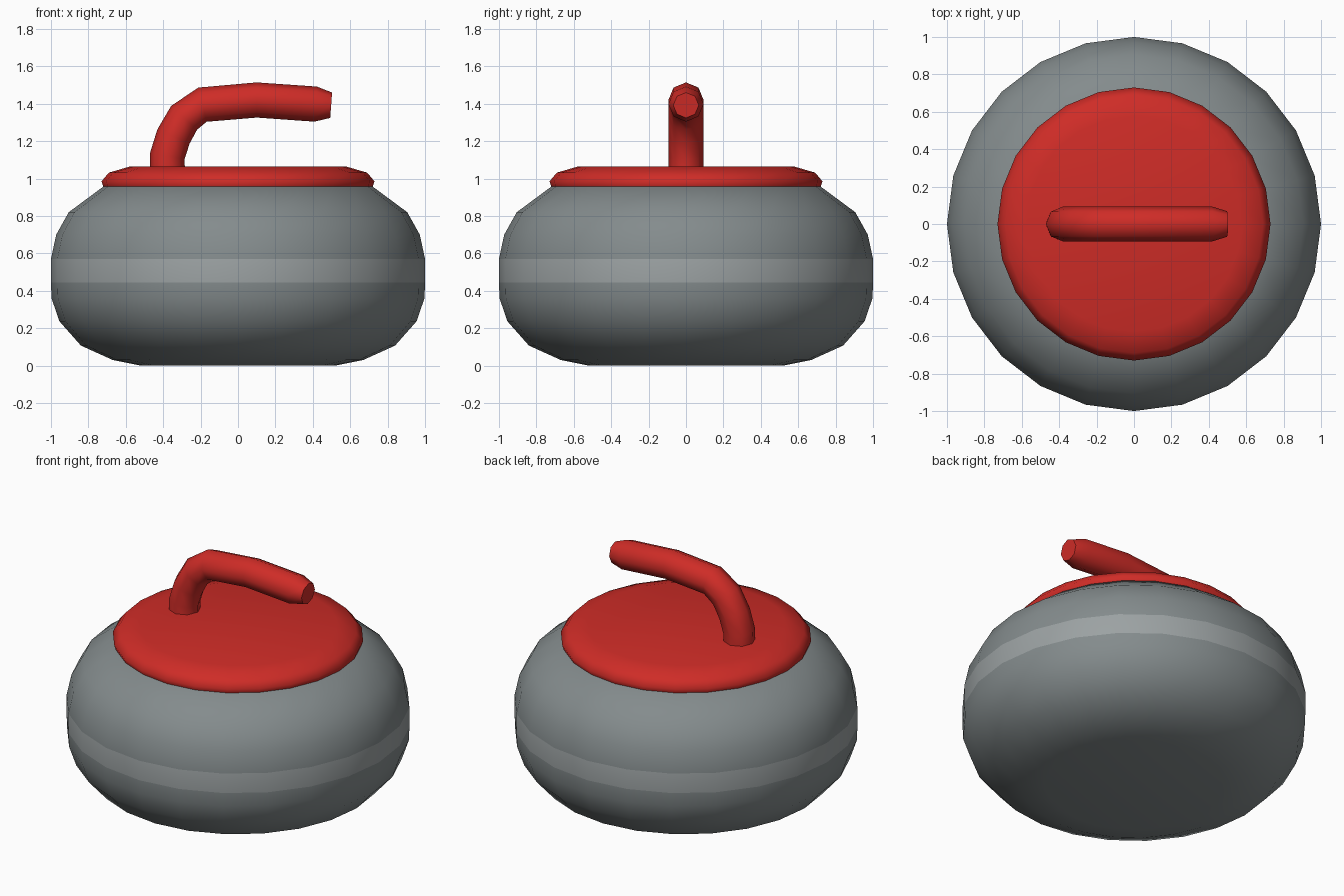
import bpy, bmesh
from math import sin, cos, pi, radians
from mathutils import Vector

if "Cube" in bpy.data.objects:
    bpy.data.objects.remove(bpy.data.objects["Cube"])


def material(name, rgb):
    m = bpy.data.materials.new(name)
    m.diffuse_color = (*rgb, 1)
    m.use_nodes = True
    m.node_tree.nodes["Principled BSDF"].inputs["Base Color"].default_value = m.diffuse_color
    return m


granite = material("granite", (0.23, 0.26, 0.265))
pale = material("pale_granite", (0.33, 0.36, 0.365))
red = material("red_plastic", (0.62, 0.025, 0.02))


def loft(name, rings, mats, band=None):
    """Bridge rings of points, close both ends, shade smooth."""
    bm = bmesh.new()
    loops = [[bm.verts.new(p) for p in ring] for ring in rings]
    for i, (a, b) in enumerate(zip(loops, loops[1:])):
        n = len(a)
        for k in range(n):
            f = bm.faces.new((a[k], a[(k + 1) % n], b[(k + 1) % n], b[k]))
            f.material_index = 1 if i == band else 0
    bm.faces.new(loops[0][::-1])
    bm.faces.new(loops[-1])
    bmesh.ops.recalc_face_normals(bm, faces=bm.faces)
    me = bpy.data.meshes.new(name)
    bm.to_mesh(me)
    bm.free()
    for m in mats:
        me.materials.append(m)
    ob = bpy.data.objects.new(name, me)
    bpy.context.collection.objects.link(ob)
    bpy.ops.object.select_all(action='DESELECT')
    ob.select_set(True)
    bpy.context.view_layer.objects.active = ob
    bpy.ops.object.shade_smooth_by_angle(angle=radians(65))
    return ob


def lathe_rings(profile, n=24):
    return [[(r * cos(2 * pi * k / n), r * sin(2 * pi * k / n), z)
             for k in range(n)] for r, z in profile]


# Stone body with a paler striking band
body = [(0.52, 0), (0.67, 0.03), (0.84, 0.107), (0.955, 0.237), (0.997, 0.36),
        (1, 0.445), (1, 0.57), (0.972, 0.70), (0.905, 0.82), (0.72, 0.957)]
loft("stone_body", lathe_rings(body), [granite, pale], band=5)

# Red top disc
cap = [(0.72, 0.957), (0.73, 0.985), (0.69, 1.032), (0.575, 1.065)]
loft("top_disc", lathe_rings(cap), [red])

# Gooseneck handle: (x, z, radius) along its path, rooted in the disc
path = [(-0.378, 1.03, 0.094), (-0.378, 1.12, 0.094), (-0.345, 1.225, 0.094),
        (-0.288, 1.325, 0.094), (-0.19, 1.395, 0.094), (0.10, 1.42, 0.094),
        (0.415, 1.398, 0.094), (0.498, 1.392, 0.068)]
rings = []
for i, (x, z, r) in enumerate(path):
    a, b = path[max(i - 1, 0)], path[min(i + 1, len(path) - 1)]
    t = Vector((b[0] - a[0], 0, b[1] - a[1])).normalized()
    side = Vector((0, 1, 0))
    up = t.cross(side)
    rings.append([Vector((x, 0, z)) + r * (up * cos(k * pi / 4) + side * sin(k * pi / 4))
                  for k in range(8)])
loft("handle", rings, [red])
